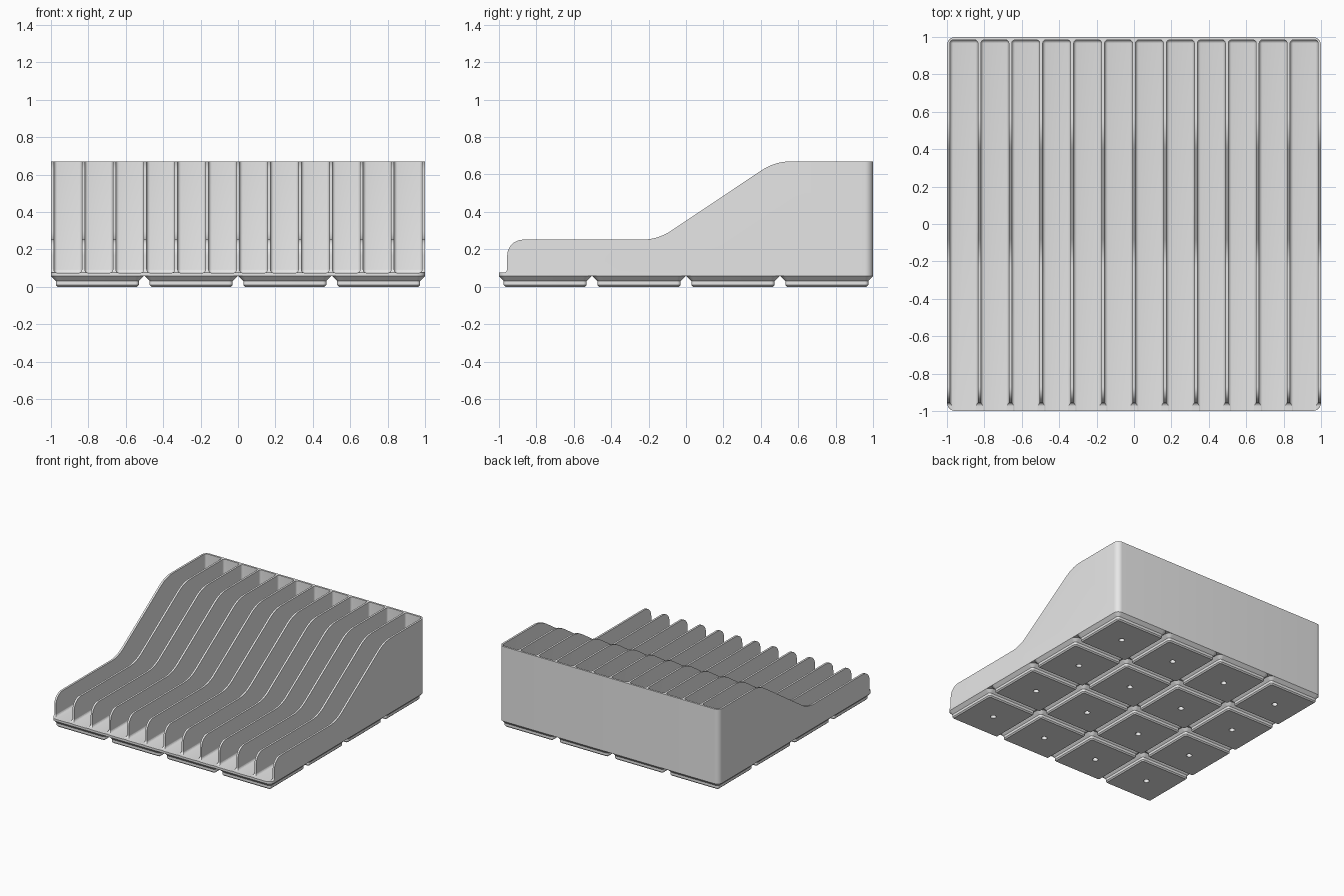
import bpy, bmesh, math
from mathutils import Vector

if "Cube" in bpy.data.objects:
    bpy.data.objects.remove(bpy.data.objects["Cube"])

PLATE_Z = 0.0567      # underside of the tray body
FLOOR_Z = 0.074       # floor of the slots
WALL = 0.016          # divider thickness
SLOTS = 12

grey = bpy.data.materials.new("plain grey")
grey.diffuse_color = (0.8, 0.8, 0.8, 1)
grey.use_nodes = True
grey.node_tree.nodes["Principled BSDF"].inputs["Base Color"].default_value = grey.diffuse_color


def make_object(name, bm):
    bmesh.ops.recalc_face_normals(bm, faces=bm.faces)
    mesh = bpy.data.meshes.new(name)
    bm.to_mesh(mesh)
    bm.free()
    mesh.materials.append(grey)
    obj = bpy.data.objects.new(name, mesh)
    bpy.context.collection.objects.link(obj)
    return obj


def rounded_polygon(corners, steps=8):
    """Outline from (a, b, radius) corners, each rounded by an arc."""
    pts = []
    for i, (a, b, r) in enumerate(corners):
        p = Vector((a, b))
        if r == 0:
            pts.append(p)
            continue
        d0 = (Vector(corners[i - 1][:2]) - p).normalized()
        d1 = (Vector(corners[(i + 1) % len(corners)][:2]) - p).normalized()
        half = d0.angle(d1) / 2
        centre = p + (d0 + d1).normalized() * (r / math.sin(half))
        start = p + d0 * (r / math.tan(half)) - centre
        end = p + d1 * (r / math.tan(half)) - centre
        sweep = start.angle(end)
        for k in range(steps + 1):
            t = k / steps
            pts.append(centre + (start * math.sin((1 - t) * sweep)
                                 + end * math.sin(t * sweep)) / math.sin(sweep))
    return pts


def loft(bm, rings):
    """Closed solid through rings of equal point count."""
    loops = [[bm.verts.new(p) for p in ring] for ring in rings]
    n = len(loops[0])
    for lo, hi in zip(loops, loops[1:]):
        for i in range(n):
            j = (i + 1) % n
            bm.faces.new((lo[i], lo[j], hi[j], hi[i]))
    bm.faces.new(loops[0][::-1])
    bm.faces.new(loops[-1])


def square_ring(half, radius, z, cx=0, cy=0):
    h = half
    outline = rounded_polygon([(-h, -h, radius), (h, -h, radius),
                               (h, h, radius), (-h, h, radius)])
    return [(p.x + cx, p.y + cy, z) for p in outline]


def boolean(obj, cutter, operation):
    mod = obj.modifiers.new("cut", 'BOOLEAN')
    mod.object, mod.operation, mod.solver = cutter, operation, 'EXACT'
    bpy.context.view_layer.objects.active = obj
    bpy.ops.object.modifier_apply(modifier=mod.name)
    bpy.data.objects.remove(cutter)


# Tray body: side profile (y, z) swept across the width
profile = rounded_polygon([
    (-1.1, PLATE_Z, 0), (1.1, PLATE_Z, 0), (1.1, 0.67, 0),
    (0.475, 0.67, 0.28), (-0.15, 0.252, 0.28),
    (-0.955, 0.252, 0.085), (-0.955, 0.076, 0.02), (-1.1, 0.076, 0)])
bm = bmesh.new()
loft(bm, [[(x, p.x, p.y) for p in profile] for x in (-1.1, 1.1)])
body = make_object("tray_body", bm)

# Rounded square footprint
bm = bmesh.new()
loft(bm, [square_ring(1.0, 0.045, -0.2), square_ring(1.0, 0.045, 1.0)])
boolean(body, make_object("footprint_cutter", bm), 'INTERSECT')

# Slots with softened floors and back corners, leaving dividers and a back wall
pitch = (2 - WALL) / SLOTS
y0, y1, z1 = -1.3, 1 - WALL, 1.2
bm = bmesh.new()
for i in range(SLOTS):
    cx = (i - (SLOTS - 1) / 2) * pitch
    verts = bmesh.ops.create_cube(bm, size=1)["verts"]
    for v in verts:
        v.co = (cx + v.co.x * (pitch - WALL),
                (y0 + y1) / 2 + v.co.y * (y1 - y0),
                (FLOOR_Z + z1) / 2 + v.co.z * (z1 - FLOOR_Z))
bmesh.ops.bevel(bm, geom=bm.edges[:], offset=0.018, segments=4,
                profile=0.5, affect='EDGES')
boolean(body, make_object("slot_cutter", bm), 'DIFFERENCE')

# Grid of stepped feet, each with a round hole underneath
centres = [((i - 1.5) * 0.5015, (j - 1.5) * 0.5015)
           for i in range(4) for j in range(4)]
foot_steps = [(0.2125, 0.0095, 0), (0.222, 0.019, 0.0095),
              (0.222, 0.019, 0.031), (0.2478, 0.045, PLATE_Z)]
bm = bmesh.new()
for cx, cy in centres:
    loft(bm, [square_ring(h, r, z, cx, cy) for h, r, z in foot_steps])
feet = make_object("feet", bm)

bm = bmesh.new()
for cx, cy in centres:
    loft(bm, [[(cx + 0.022 * math.cos(k * math.tau / 24),
                cy + 0.022 * math.sin(k * math.tau / 24), z)
               for k in range(24)] for z in (-0.05, 0.03)])
boolean(feet, make_object("hole_cutter", bm), 'DIFFERENCE')

# Smooth curves, sharp edges
for obj in (body, feet):
    bpy.ops.object.select_all(action='DESELECT')
    obj.select_set(True)
    bpy.context.view_layer.objects.active = obj
    bpy.ops.object.shade_smooth_by_angle(angle=math.radians(30))
